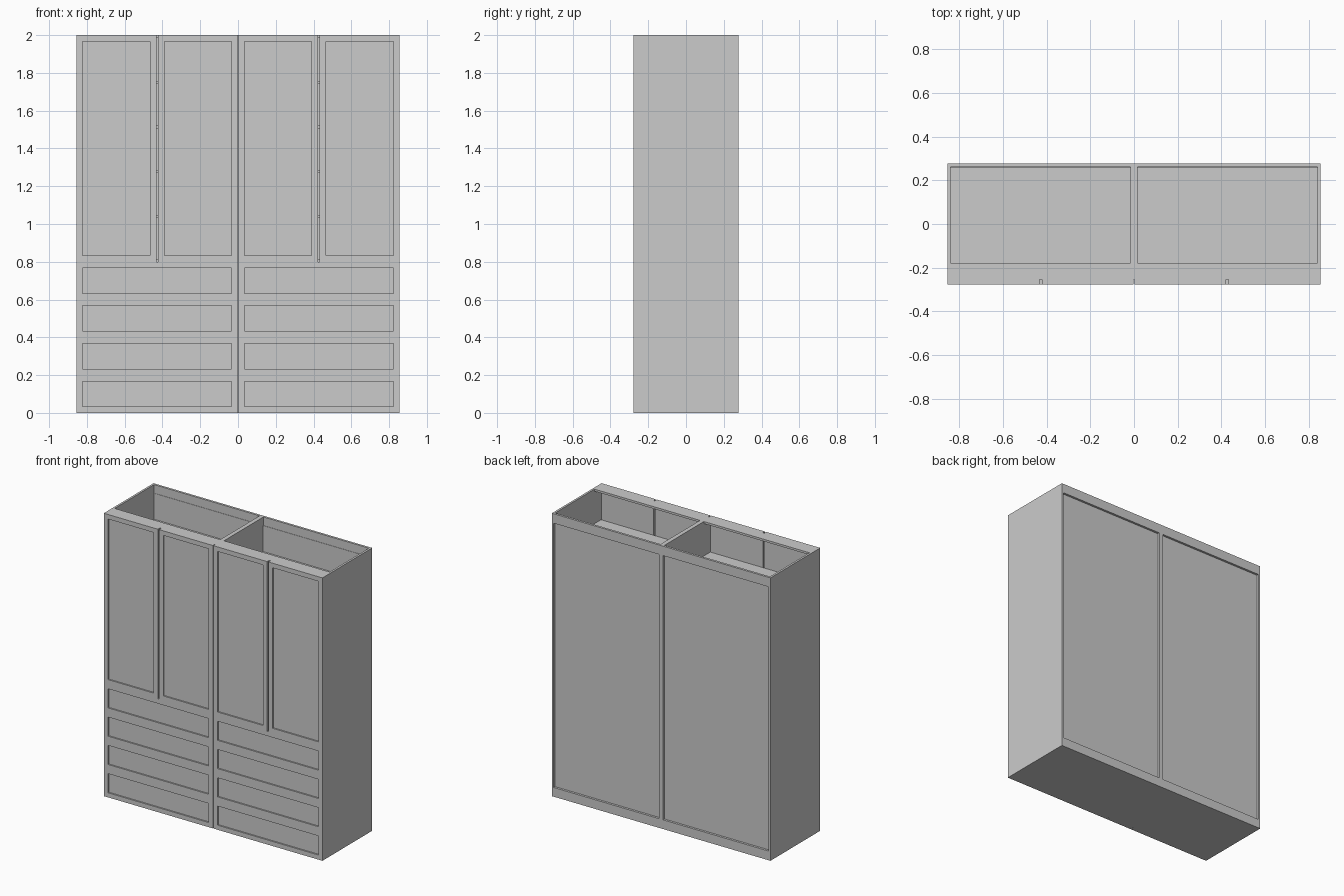
import bpy, bmesh

cube = bpy.data.objects.get("Cube")
if cube:
    bpy.data.objects.remove(cube, do_unlink=True)

# Overall sizes
W, D, H = 0.855, 0.278, 2.0      # half width, half depth, height
T = 0.015                        # board thickness
FRONT_IN = -0.255                # inner face of doors and drawer fronts
BACK_IN = 0.262                  # inner face of the back rails
GAP = 0.0025                     # half of the seam between the cabinets
DRAWER_H = 0.2
DOOR_Z = 4 * DRAWER_H

grey = bpy.data.materials.new("light_grey")
grey.use_nodes = True
color = (0.6, 0.6, 0.6, 1.0)
grey.diffuse_color = color
grey.node_tree.nodes["Principled BSDF"].inputs["Base Color"].default_value = color


def board(name, x, y, z, recess=0.0, margin=0.046):
    """Box between limits; recess sinks a framed panel into its front face."""
    lo, hi = zip(*(sorted(pair) for pair in (x, y, z)))
    bm = bmesh.new()
    bmesh.ops.create_cube(bm, size=1)
    for v in bm.verts:
        v.co = [(hi if c > 0 else lo)[i] for i, c in enumerate(v.co)]
    bm.normal_update()
    if recess:
        face = min(bm.faces, key=lambda f: f.normal.y)
        bmesh.ops.inset_individual(bm, faces=[face], thickness=margin)
        panel = bmesh.ops.extrude_discrete_faces(bm, faces=[face])["faces"][0]
        bmesh.ops.translate(bm, verts=panel.verts, vec=(0, recess, 0))
    mesh = bpy.data.meshes.new(name)
    bm.to_mesh(mesh)
    bm.free()
    mesh.materials.append(grey)
    obj = bpy.data.objects.new(name, mesh)
    bpy.context.collection.objects.link(obj)
    return obj


# Two mirrored cabinets side by side
for side, s in (("left", 1), ("right", -1)):
    inner = (s * T, s * (W - T))

    # Carcass
    board(f"{side}_outer_side", (s * (W - T), s * W), (FRONT_IN, D), (0, H))
    board(f"{side}_inner_side", (0, s * T), (FRONT_IN, D), (0, H))
    board(f"{side}_bottom", inner, (FRONT_IN, D), (0, T))
    board(f"{side}_top_front_rail", inner, (FRONT_IN, -0.178), (H - T, H))
    board(f"{side}_top_back_rail", inner, (BACK_IN, D), (H - 0.067, H))
    board(f"{side}_bottom_back_rail", inner, (BACK_IN, D), (T, 0.065))
    board(f"{side}_back_panel", inner, (0.2595, BACK_IN + 0.0005), (T, H - 0.06))

    # Shelves behind the doors
    for i in range(5):
        z = 0.805 + i * 0.236
        board(f"{side}_shelf_{i + 1}", inner, (-0.25, 0.26), (z - T / 2, z + T / 2))

    # Pair of framed doors
    mid = W / 2
    for name, x0, x1 in (("inner", GAP, mid - 0.005), ("outer", mid + 0.005, W)):
        board(f"{side}_{name}_door", (s * x0, s * x1), (-D, FRONT_IN),
              (DOOR_Z, H), recess=0.01)

    # Four framed drawer fronts
    for i in range(4):
        board(f"{side}_drawer_front_{i + 1}", (s * GAP, s * W), (-D, FRONT_IN),
              (i * DRAWER_H, (i + 1) * DRAWER_H), recess=0.01)
